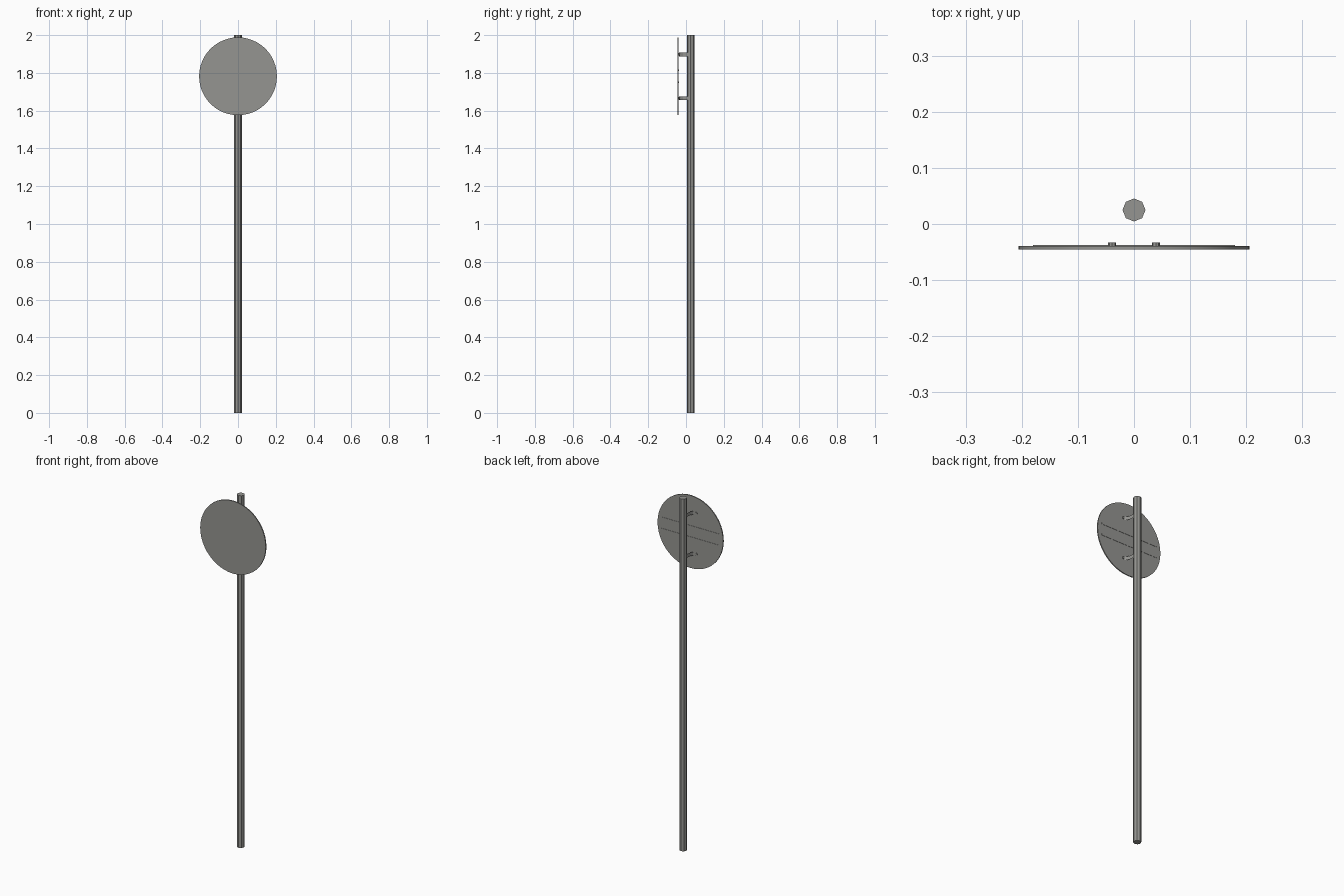
import bpy
import bmesh
from math import radians

cube = bpy.data.objects.get("Cube")
if cube:
    bpy.data.objects.remove(cube, do_unlink=True)

# Single galvanised metal colour
metal = bpy.data.materials.new("grey_metal")
metal.use_nodes = True
GREY = (0.30, 0.30, 0.285, 1)
metal.diffuse_color = GREY
metal.node_tree.nodes["Principled BSDF"].inputs["Base Color"].default_value = GREY

POLE_Y = 0.025
SIGN_Z = 1.782
SIGN_R = 0.206
BACK_Y = -0.039


def cylinder(name, radius, depth, sides, location, facing_front=False):
    bpy.ops.mesh.primitive_cylinder_add(
        vertices=sides, radius=radius, depth=depth, location=location,
        rotation=(radians(90) if facing_front else 0, 0, 0))
    obj = bpy.context.object
    obj.name = name
    obj.data.materials.append(metal)
    return obj


def box(name, size, location):
    bpy.ops.mesh.primitive_cube_add(size=1, location=location)
    obj = bpy.context.object
    obj.name = name
    obj.scale = size
    obj.data.materials.append(metal)
    return obj


def strap(name, side, z, height=0.02):
    """Thin bent sheet running from the sign back to the pole."""
    profile = [(0.047, -0.037), (0.03, -0.037), (0.021, -0.031),
               (0.015, -0.017), (0.012, 0.012)]
    bm = bmesh.new()
    rows = [[bm.verts.new((side * x, y, z + dz)) for dz in (-height / 2, height / 2)]
            for x, y in profile]
    for a, b in zip(rows, rows[1:]):
        bm.faces.new((a[0], b[0], b[1], a[1]))
    bmesh.ops.recalc_face_normals(bm, faces=bm.faces[:])
    mesh = bpy.data.meshes.new(name)
    bm.to_mesh(mesh)
    bm.free()
    mesh.materials.append(metal)
    obj = bpy.data.objects.new(name, mesh)
    bpy.context.collection.objects.link(obj)


# Octagonal pole
cylinder("pole", 0.0205, 2, 8, (0, POLE_Y, 1))

# Round sign plate
plate = cylinder("sign_plate", SIGN_R, 0.006, 48, (0, BACK_Y - 0.003, SIGN_Z), True)
bpy.ops.object.shade_smooth_by_angle(angle=radians(30))

# Two stiffening rails on the plate's back
for label, dz in (("upper", 0.032), ("lower", -0.032)):
    box(label + "_rail", (0.36, 0.003, 0.008), (0, BACK_Y, SIGN_Z + dz))

# Clamps: bent straps with a bolt at each end
for level, dz in (("upper", 0.116), ("lower", -0.116)):
    for label, side in (("left", 1), ("right", -1)):
        name = f"{level}_{label}"
        strap(name + "_strap", side, SIGN_Z + dz)
        cylinder(name + "_bolt", 0.007, 0.006, 8,
                 (side * 0.039, BACK_Y + 0.003, SIGN_Z + dz), True)
